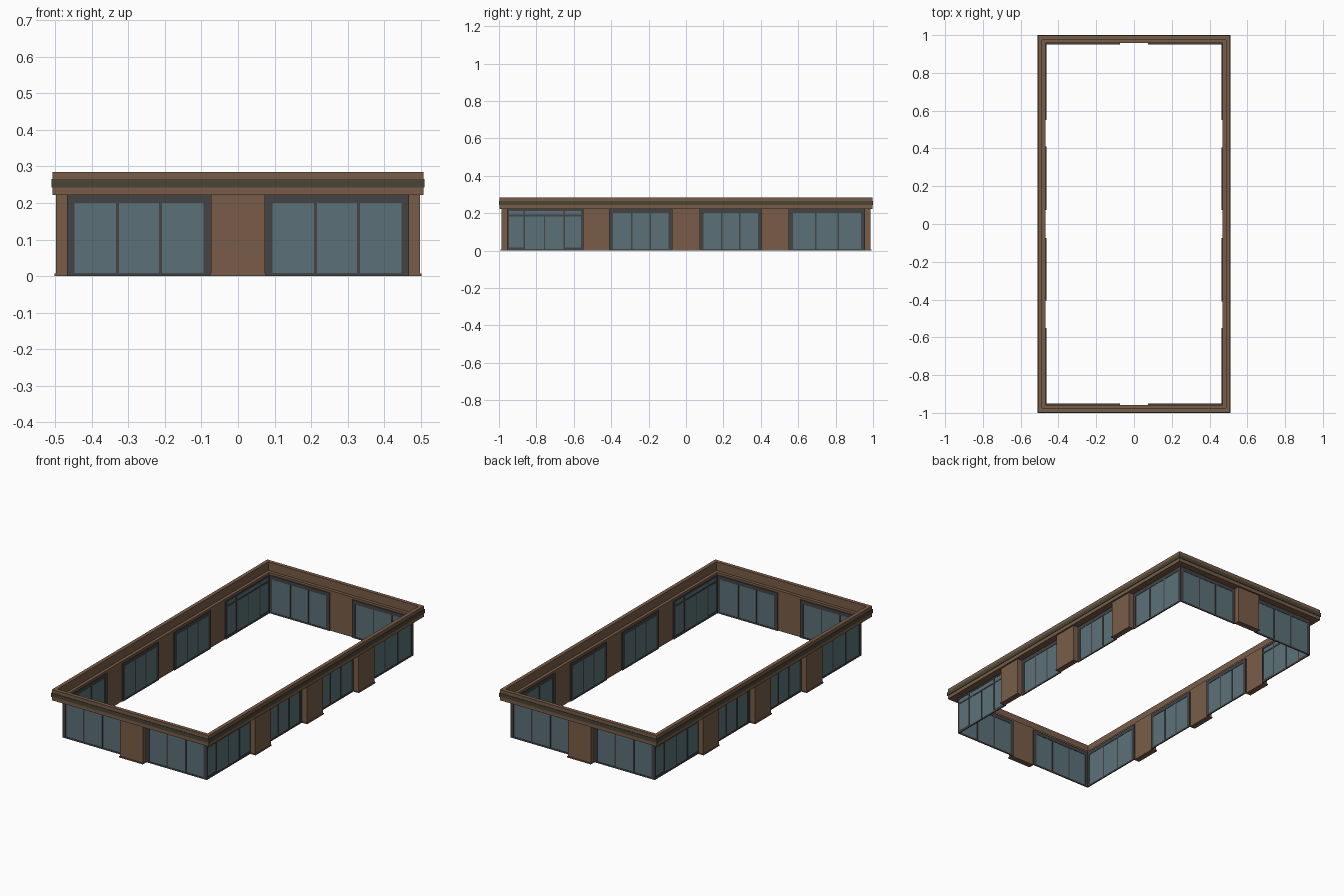
import bpy, bmesh

if "Cube" in bpy.data.objects:
    bpy.data.objects.remove(bpy.data.objects["Cube"])

def mat(name, rgb):
    m = bpy.data.materials.new(name)
    m.diffuse_color = (*rgb, 1)
    m.use_nodes = True
    m.node_tree.nodes["Principled BSDF"].inputs["Base Color"].default_value = m.diffuse_color
    return m

BROWN = mat("brown cladding", (0.190, 0.108, 0.064))
OLIVE = mat("dark olive band", (0.068, 0.060, 0.037))
GREY = mat("dark grey frame", (0.057, 0.057, 0.060))
GLASS = mat("blue grey glass", (0.105, 0.165, 0.190))

def finish(name, bm, mats):
    bmesh.ops.recalc_face_normals(bm, faces=bm.faces[:])
    me = bpy.data.meshes.new(name)
    bm.to_mesh(me)
    bm.free()
    for m in mats:
        me.materials.append(m)
    ob = bpy.data.objects.new(name, me)
    bpy.context.collection.objects.link(ob)
    return ob

parts = {}

def box(part, wall, u0, u1, d0, d1, z0, z1):
    """Box on a wall (u along, d outward), repeated on the opposite wall by a half turn."""
    bm = parts.setdefault(part, bmesh.new())
    for s in (1, -1):
        vs = bmesh.ops.create_cube(bm, size=1)["verts"]
        for v in vs:
            u = u0 if v.co.x < 0 else u1
            d = d0 if v.co.y < 0 else d1
            z = z0 if v.co.z < 0 else z1
            v.co = (s * u, -s * d, z) if wall == "front" else (s * d, s * u, z)

TOP = 0.222
INNER = {"front": 0.951, "right": 0.462}

def window(wall, u0, u1, jamb=0.021, z_top=0.2, bars=None):
    d = INNER[wall]
    a, b = u0 + jamb, u1 - jamb
    box("window_glass", wall, a, b, d + 0.002, d + 0.004, 0.008, z_top)
    box("window_frames", wall, u0, a, d, d + 0.006, 0, TOP)
    box("window_frames", wall, b, u1, d, d + 0.006, 0, TOP)
    box("window_frames", wall, a, b, d, d + 0.006, z_top, TOP)
    box("window_frames", wall, a, b, d, d + 0.006, 0, 0.009)
    for c in bars or [a + (b - a) / 3, a + (b - a) * 2 / 3]:
        box("window_frames", wall, c - 0.004, c + 0.004, d, d + 0.006, 0.009, z_top)

def pier(wall, u0, u1):
    d = INNER[wall] + 0.006
    box("piers", wall, u0, u1, d, d + 0.03, 0, TOP)
    box("pier_skirts", wall, u0 - 0.003, u1 + 0.003, d, d + 0.034, 0, 0.007)

# front and back walls
window("front", -0.468, -0.073)
window("front", 0.073, 0.468)
pier("front", -0.074, 0.074)

# side walls
window("right", -0.41, -0.073)
window("right", 0.073, 0.405)
window("right", 0.55, 0.957)
for a, b in ((-0.552, -0.408), (-0.074, 0.074), (0.403, 0.552)):
    pier("right", a, b)

# entrance bay with transom and double door
window("right", -0.957, -0.55, jamb=0.011, z_top=0.213, bars=[-0.865, -0.65])
d = INNER["right"]
box("window_frames", "right", -0.946, -0.561, d, d + 0.006, 0.183, 0.192)
box("window_frames", "right", -0.759, -0.753, d, d + 0.006, 0.009, 0.185)
for a, b in ((-0.946, -0.865), (-0.65, -0.561)):
    box("window_frames", "right", a, b, d, d + 0.006, 0.009, 0.016)

for name, m in (("window_glass", GLASS), ("window_frames", GREY),
                ("piers", BROWN), ("pier_skirts", BROWN)):
    finish(name, parts[name], [m])

# mitred cornice: (inset, height) profile swept around the rectangle
profile = [(0.003, 0.222), (0.003, 0.243), (0, 0.243), (0, 0.265), (0.003, 0.265),
           (0.003, 0.285), (0.025, 0.285), (0.025, 0.235), (0.043, 0.235), (0.043, 0.222)]
bm = bmesh.new()
rings = [[bm.verts.new((sx * (0.511 - o), sy * (1 - o), z)) for o, z in profile]
         for sx, sy in ((-1, -1), (1, -1), (1, 1), (-1, 1))]
n = len(profile)
for c in range(4):
    p, q = rings[c], rings[(c + 1) % 4]
    for i in range(n):
        j = (i + 1) % n
        f = bm.faces.new((p[i], q[i], q[j], p[j]))
        f.material_index = 1 if i in (1, 2, 3) else 0
finish("cornice", bm, [BROWN, OLIVE])
